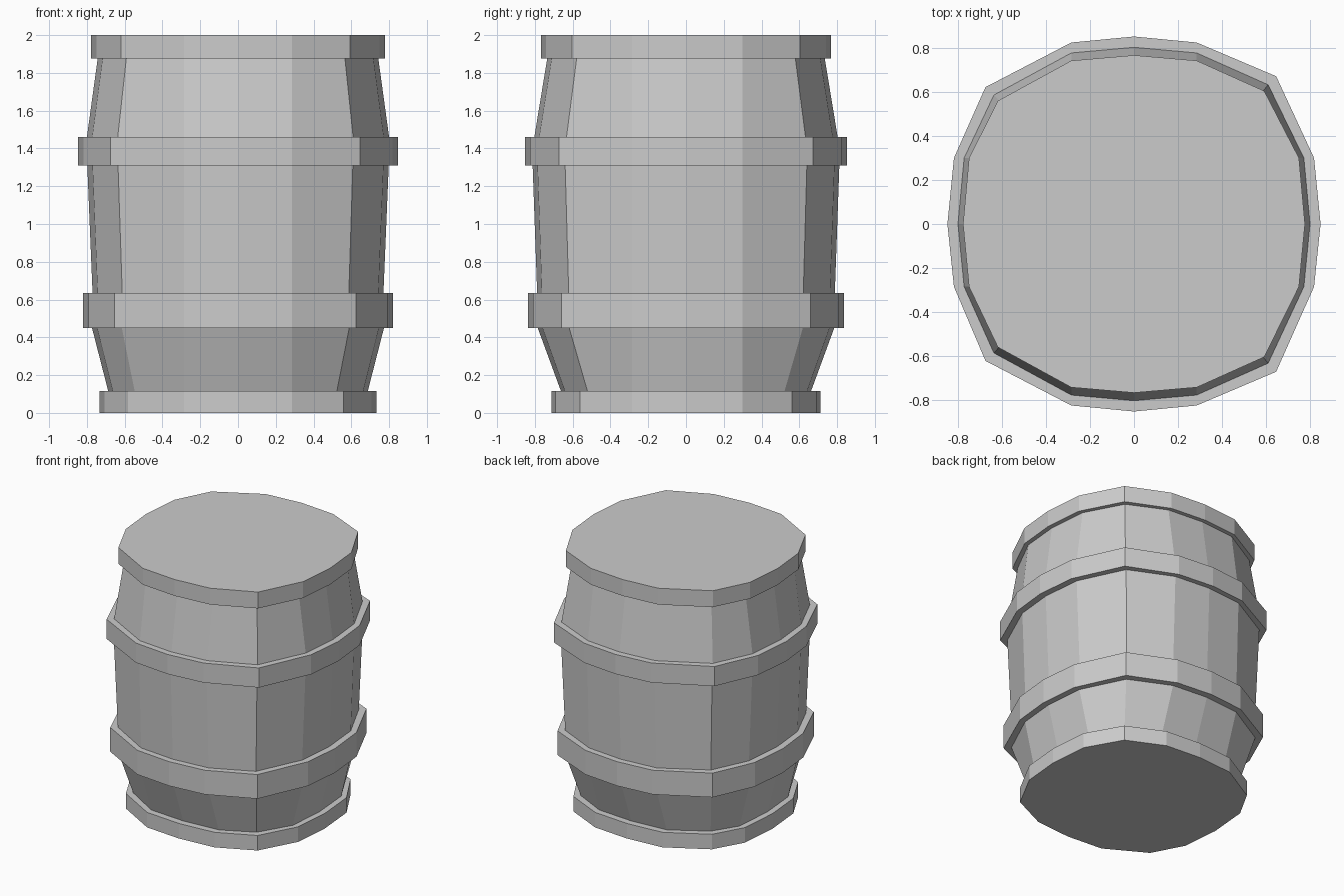
import bpy
import bmesh

if "Cube" in bpy.data.objects:
    bpy.data.objects.remove(bpy.data.objects["Cube"])


def section(rx, ry):
    # 16-sided barrel cross-section: four soft sides and four slightly uneven corners
    m = 0.285
    return [
        (rx, 0), (rx * 0.965, m + 0.015), (rx * 0.762, ry * 0.788),
        (m, ry * 0.968), (0, ry), (-m, ry * 0.968),
        (-rx * 0.796, ry * 0.73), (-rx * 0.965, m + 0.015),
        (-rx, 0), (-rx * 0.965, -m), (-rx * 0.796, -ry * 0.73),
        (-m, -ry * 0.968), (0, -ry), (m, -ry * 0.968),
        (rx * 0.762, -ry * 0.788), (rx * 0.965, -m),
    ]


def loft(name, rings, cap_bottom=False, cap_top=False):
    # skin a stack of (rx, ry, z) sections
    bm = bmesh.new()
    loops = [[bm.verts.new((x, y, z)) for x, y in section(rx, ry)]
             for rx, ry, z in rings]
    for a, b in zip(loops, loops[1:]):
        n = len(a)
        for i in range(n):
            j = (i + 1) % n
            bm.faces.new((a[i], a[j], b[j], b[i]))
    if cap_bottom:
        bm.faces.new(loops[0][::-1])
    if cap_top:
        bm.faces.new(loops[-1])
    mesh = bpy.data.meshes.new(name)
    bm.to_mesh(mesh)
    bm.free()
    obj = bpy.data.objects.new(name, mesh)
    bpy.context.collection.objects.link(obj)


# stave sections: radii where they meet the hoops
s0, s1 = (0.687, 0.662, 0.115), (0.773, 0.785, 0.45)
s2, s3 = (0.770, 0.788, 0.635), (0.798, 0.812, 1.31)
s4, s5 = (0.800, 0.803, 1.46), (0.743, 0.735, 1.875)
loft("lower_staves", [s0, s1])
loft("middle_staves", [s2, s3])
loft("upper_staves", [s4, s5])

# hoops: flat bands with ledges back to the staves; the end ones are closed
loft("bottom_hoop", [(0.733, 0.713, 0), (0.733, 0.713, 0.115), s0], cap_bottom=True)
loft("lower_hoop", [s1, (0.82, 0.836, 0.45), (0.82, 0.836, 0.635), s2])
loft("upper_hoop", [s3, (0.848, 0.852, 1.31), (0.848, 0.852, 1.46), s4])
loft("top_hoop", [s5, (0.777, 0.767, 1.875), (0.777, 0.767, 2.0)], cap_top=True)
